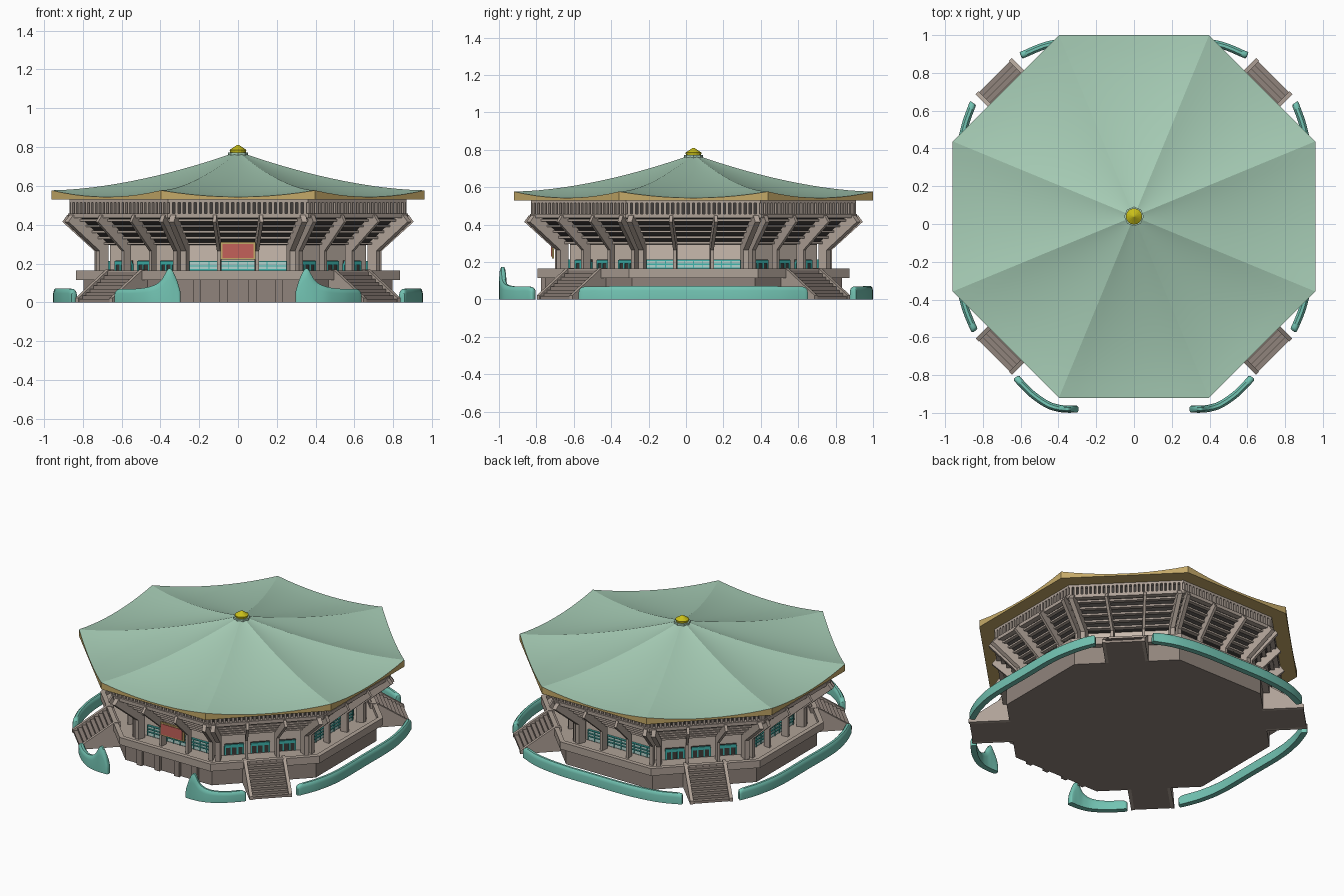
import bpy, bmesh, math
from mathutils import Vector

if "Cube" in bpy.data.objects:
    bpy.data.objects.remove(bpy.data.objects["Cube"])

CY = 0.04                      # plan centre of the octagon
T8 = math.tan(math.pi / 8)

def mat(name, c):
    m = bpy.data.materials.new(name)
    m.diffuse_color = (*c, 1)
    m.use_nodes = True
    m.node_tree.nodes["Principled BSDF"].inputs["Base Color"].default_value = m.diffuse_color
    return m

ROOF = mat("roof_green", (.38, .60, .46))
GOLD = mat("eave_gold", (.56, .40, .14))
STONE = mat("stone", (.43, .36, .31))
BASE = mat("base_stone", (.28, .23, .20))
DARK = mat("dark", (.05, .045, .042))
PALE = mat("pale_wall", (.58, .49, .42))
TEAL = mat("teal_frame", (.05, .46, .42))
HEDGE = mat("hedge_green", (.17, .55, .45))
YELLOW = mat("finial_yellow", (.58, .52, .01))
RED = mat("sign_red", (.55, .12, .10))

def finish(bm, name, m, smooth=False):
    bmesh.ops.recalc_face_normals(bm, faces=bm.faces)
    me = bpy.data.meshes.new(name)
    bm.to_mesh(me)
    bm.free()
    ob = bpy.data.objects.new(name, me)
    bpy.context.collection.objects.link(ob)
    me.materials.append(m)
    for p in me.polygons:
        p.use_smooth = smooth
    return ob

def P(k, r, s, z):
    """Point on octagon side k: r outward, s sideways (side 6 is the front)."""
    a = k * math.pi / 4
    return Vector((r * math.cos(a) - s * math.sin(a),
                   CY + r * math.sin(a) + s * math.cos(a), z))

def loft(name, prof, m, cap=True):
    """Octagonal rings of given half-width and height."""
    bm = bmesh.new()
    rings = [[bm.verts.new(P(k, r, r * T8, z)) for k in range(8)] for r, z in prof]
    for a, b in zip(rings, rings[1:]):
        for i in range(8):
            j = (i + 1) % 8
            bm.faces.new((a[i], a[j], b[j], b[i]))
    if cap:
        bm.faces.new(rings[0])
        bm.faces.new(rings[-1])
    return finish(bm, name, m)

def prism(bm, k, prof, side0, side1):
    """Extrude an (r, z) profile sideways on side k; side0/side1 give s for each r."""
    a = [bm.verts.new(P(k, r, side0(r), z)) for r, z in prof]
    b = [bm.verts.new(P(k, r, side1(r), z)) for r, z in prof]
    bm.faces.new(a)
    bm.faces.new(b[::-1])
    n = len(prof)
    for i in range(n):
        j = (i + 1) % n
        bm.faces.new((a[i], a[j], b[j], b[i]))

def box(bm, k, r0, r1, s0, s1, z0, z1):
    prism(bm, k, [(r0, z0), (r1, z0), (r1, z1), (r0, z1)], lambda r: s0, lambda r: s1)

# Roof: eight curved panels, sagging between the ridges
def roof_z(t, u):
    return .577 + .2 * (1 - t) ** 1.7 - .034 * t * (1 - u * u)

bm, fas = bmesh.new(), bmesh.new()
NT, NU = 14, 10
for k in range(8):
    g = []
    for i in range(NT + 1):
        t = .03 + .97 * i / NT
        g.append([bm.verts.new(P(k, .96 * t, .96 * t * T8 * u, roof_z(t, u)))
                  for u in [-1 + 2 * j / NU for j in range(NU + 1)]])
    for i in range(NT):
        for j in range(NU):
            bm.faces.new((g[i][j], g[i + 1][j], g[i + 1][j + 1], g[i][j + 1]))
    # gold fascia strip under each panel
    top = [fas.verts.new(v.co) for v in g[-1]]
    bot = [fas.verts.new((v.co.x, v.co.y, .53)) for v in g[-1]]
    for j in range(NU):
        fas.faces.new((bot[j], bot[j + 1], top[j + 1], top[j]))
finish(bm, "roof", ROOF, True)
finish(fas, "eave_fascia", GOLD)
loft("eave_soffit", [(.96, .53), (.84, .5301)], GOLD)

# Finial on the apex
def cone(name, r1, r2, z0, z1, m, n=16):
    bm = bmesh.new()
    bmesh.ops.create_cone(bm, cap_ends=True, segments=n, radius1=r1, radius2=r2, depth=z1 - z0)
    bmesh.ops.translate(bm, verts=bm.verts, vec=(0, CY, (z0 + z1) / 2))
    finish(bm, name, m)
cone("finial_base", .052, .052, .752, .772, ROOF, 8)
cone("finial_ring", .04, .043, .772, .785, YELLOW)
cone("finial_tip", .043, .004, .785, .811, YELLOW)

# Upper gallery: dark wall, beams and vertical slats
loft("gallery_wall", [(.845, .44), (.845, .53)], DARK, False)
loft("gallery_lower_beam", [(.835, .435), (.875, .435), (.875, .458), (.835, .458)], STONE)
loft("gallery_upper_beam", [(.835, .515), (.868, .515), (.868, .53), (.835, .53)], STONE)
bm = bmesh.new()
for k in range(8):
    for i in range(26):
        s = -.345 + .69 * i / 25
        box(bm, k, .84, .868, s - .0075, s + .0075, .455, .52)
finish(bm, "gallery_slats", STONE)

# Sloping underside with stepped rails
loft("stand_underside", [(.66, .295), (.70, .305), (.85, .445)], DARK, False)
for i in range(5):
    r, z = .705 + .032 * i, .303 + .030 * i
    loft(f"stand_rail_{i + 1}", [(r - .012, z - .006), (r + .012, z - .006), (r + .012, z + .006),
                                 (r - .012, z + .006), (r - .012, z - .006)], STONE, False)

# Bent radial columns, four on each side
bm = bmesh.new()
prof = [(.695, .13), (.74, .13), (.74, .265), (.905, .415), (.88, .45), (.85, .45), (.695, .305)]
for k in range(8):
    for f in (-.38, -.135, .135, .38):
        w = .014 if abs(f) > .2 else .009
        prism(bm, k, prof, lambda r: f * r - w, lambda r: f * r + w)
finish(bm, "columns", STONE)

# Inner wall with window bands
loft("inner_wall", [(.66, .13), (.66, .30)], PALE, False)
glass, doors, frames = bmesh.new(), bmesh.new(), bmesh.new()
for k in range(8):
    if k % 2 == 0:
        box(glass, k, .655, .667, -.25, .25, .14, .212)
        for z in (.168, .188, .21):
            box(frames, k, .66, .674, -.25, .25, z - .003, z + .003)
        for i in range(11):
            s = -.25 + .05 * i
            box(frames, k, .66, .672, s - .002, s + .002, .14, .212)
    else:
        for c in (-.165, 0, .165):
            box(doors, k, .655, .668, c - .06, c + .06, .14, .215)
            box(frames, k, .66, .674, c - .06, c + .06, .192, .212)
            for d in (-.057, -.02, .02, .057):
                box(frames, k, .66, .672, c + d - .005, c + d + .005, .14, .2)
finish(glass, "windows", mat("pane", (.45, .66, .62)))
finish(doors, "doors", DARK)
finish(frames, "window_frames", TEAL)

# Blank red entrance board with gold border
bm = bmesh.new()
box(bm, 6, .745, .757, -.09, .09, .22, .31)
finish(bm, "sign_border", GOLD)
bm = bmesh.new()
box(bm, 6, .75, .761, -.08, .08, .229, .301)
finish(bm, "sign_board", RED)

# Platform: plinth, parapet and deck
loft("plinth", [(.795, 0), (.795, .118)], BASE)
loft("parapet_and_deck", [(.79, .115), (.835, .115), (.835, .165), (.805, .165), (.805, .135), (.1, .135)], STONE)
bm = bmesh.new()
for s in (-.21, -.075, .075, .21):
    box(bm, 6, .78, .815, s - .02, s + .02, 0, .116)
finish(bm, "plinth_pilasters", BASE)

# Four diagonal staircases with sloping side walls
steps, cheeks = bmesh.new(), bmesh.new()
N = 9
for k in (1, 3, 5, 7):
    for i in range(N):
        r1 = 1.045 - .235 * i / N
        box(steps, k, .79, r1, -.115, .115, .155 * i / N, .155 * (i + 1) / N)
    for a, b in ((-.135, -.113), (.113, .135)):
        prism(cheeks, k, [(.79, 0), (1.05, 0), (1.05, .022), (.83, .168), (.79, .168)],
              lambda r: a, lambda r: b)
finish(steps, "stair_steps", BASE)
finish(cheeks, "stair_side_walls", STONE)

# Hedges: rounded section swept along a smoothed (x, y, height) path
def hedge(name, pts):
    p = [Vector(q) for q in pts]
    p = [2 * p[0] - p[1]] + p + [2 * p[-1] - p[-2]]
    path = []
    for i in range(1, len(p) - 2):
        a, b, c, d = p[i - 1:i + 3]
        for j in range(6):
            t = j / 6
            path.append(.5 * (2 * b + (c - a) * t + (2 * a - 5 * b + 4 * c - d) * t * t
                              + (3 * b - a - 3 * c + d) * t ** 3))
    path.append(p[-2])
    bm, rings = bmesh.new(), []
    n = len(path) - 1
    for i, q in enumerate(path):
        d = path[min(i + 1, n)] - path[max(i - 1, 0)]
        side = Vector((-d.y, d.x, 0)).normalized()
        w = .019 * (.55 if i in (0, n) else .85 if i in (1, n - 1) else 1)
        h = q.z
        rings.append([bm.verts.new(Vector((q.x, q.y, v * h)) + side * w * u) for u, v in
                      ((-1, 0), (-1, .65), (-.8, .87), (-.4, .98), (.4, .98), (.8, .87), (1, .65), (1, 0))])
    for a, b in zip(rings, rings[1:]):
        for i in range(8):
            j = (i + 1) % 8
            bm.faces.new((a[i], a[j], b[j], b[i]))
    bm.faces.new(rings[0])
    bm.faces.new(rings[-1])
    ob = finish(bm, name, HEDGE)
    bpy.ops.object.select_all(action='DESELECT')
    bpy.context.view_layer.objects.active = ob
    ob.select_set(True)
    bpy.ops.object.shade_smooth_by_angle(angle=math.radians(45))

for n, sx in (("left", -1), ("right", 1)):
    hedge(f"front_hedge_{n}", [(sx * x, y, h) for x, y, h in (
        (.625, -.81, .055), (.605, -.835, .07), (.54, -.90, .07), (.46, -.955, .08), (.40, -.975, .11),
        (.355, -.98, .178), (.32, -.98, .13), (.295, -.98, .05))])
    hedge(f"side_hedge_{n}", [(sx * x, y, h) for x, y, h in (
        (.84, -.565, .055), (.855, -.54, .07), (.90, -.42, .072), (.93, -.25, .073), (.932, .04, .073),
        (.93, .32, .073), (.90, .50, .072), (.86, .62, .07), (.85, .64, .055))])
hedge("back_hedge", [(-.60, .892, .055), (-.58, .90, .07), (-.45, .95, .072), (-.25, .978, .073), (0, .98, .073),
                     (.25, .978, .073), (.45, .95, .072), (.58, .90, .07), (.60, .892, .055)])
